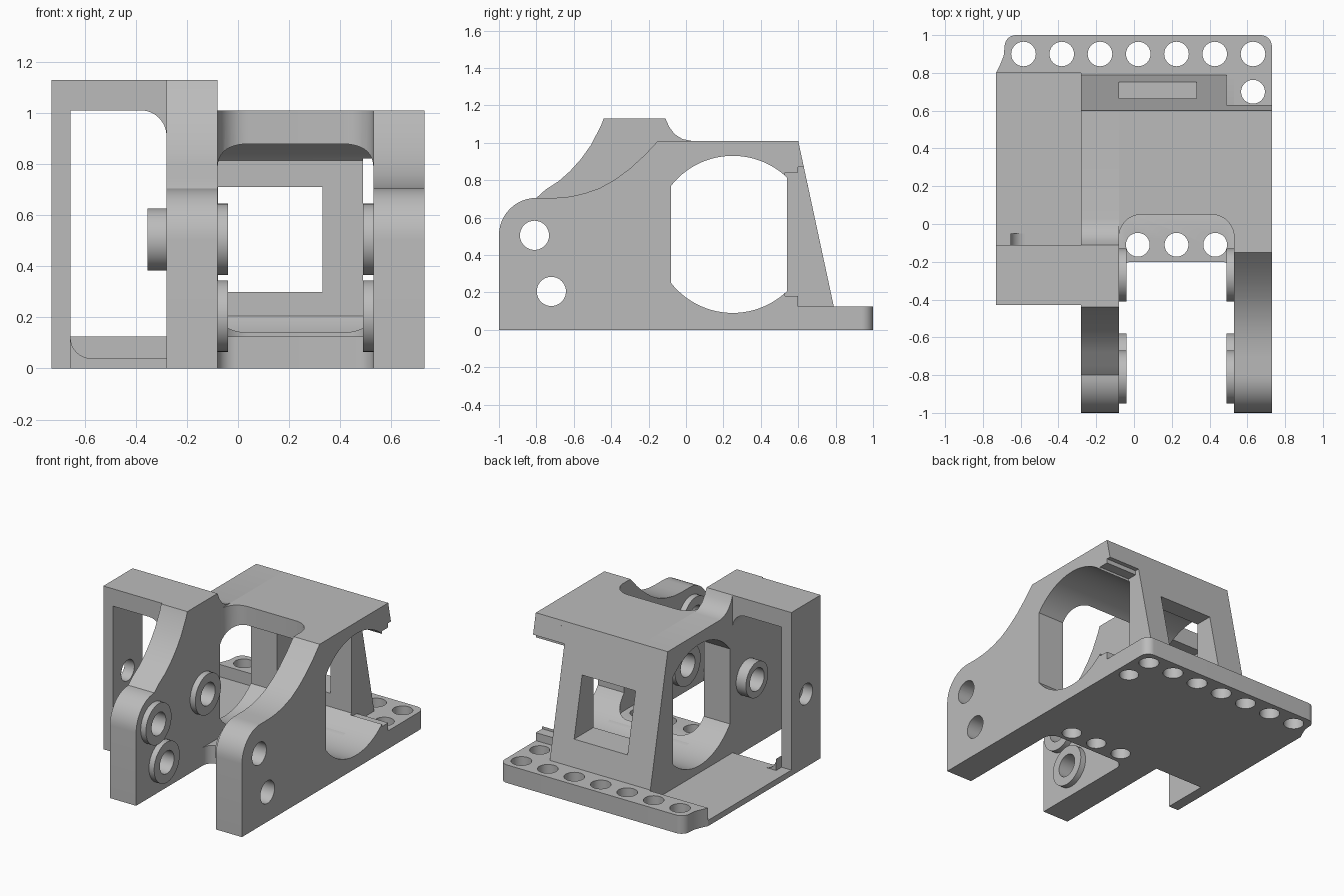
import bpy, bmesh
from math import sin, cos, pi, acos, radians

if "Cube" in bpy.data.objects:
    bpy.data.objects.remove(bpy.data.objects["Cube"], do_unlink=True)

GREY = (0.5, 0.5, 0.5, 1)
mat = bpy.data.materials.new("plain grey")
mat.use_nodes = True
mat.diffuse_color = GREY
mat.node_tree.nodes["Principled BSDF"].inputs["Base Color"].default_value = GREY


def arc(u, v, r, start, end, n=12):
    """Points on an arc, angles in degrees."""
    angles = [radians(start + (end - start) * i / n) for i in range(n + 1)]
    return [(u + r * cos(a), v + r * sin(a)) for a in angles]


def circle(u, v, r, n=40):
    return arc(u, v, r, 0, 360, n)[:-1]


def prism(name, pts, axis, lo, hi):
    """Extrude a 2D outline along one axis."""
    place = {"X": lambda p, d: (d, p[0], p[1]),
             "Y": lambda p, d: (p[0], d, p[1]),
             "Z": lambda p, d: (p[0], p[1], d)}[axis]
    bm = bmesh.new()
    a = [bm.verts.new(place(p, lo)) for p in pts]
    b = [bm.verts.new(place(p, hi)) for p in pts]
    bm.faces.new(a)
    bm.faces.new(b[::-1])
    for i in range(len(pts)):
        j = (i + 1) % len(pts)
        bm.faces.new((a[i], b[i], b[j], a[j]))
    bmesh.ops.recalc_face_normals(bm, faces=bm.faces)
    mesh = bpy.data.meshes.new(name)
    bm.to_mesh(mesh)
    bm.free()
    mesh.materials.append(mat)
    ob = bpy.data.objects.new(name, mesh)
    bpy.context.collection.objects.link(ob)
    return ob


def rect(u0, v0, u1, v1):
    return [(u0, v0), (u1, v0), (u1, v1), (u0, v1)]


cutters = []


def cutter(*args):
    ob = prism("cutter", *args)
    ob.hide_render = True
    cutters.append(ob)
    return ob


def cut(ob, tools):
    bpy.context.view_layer.objects.active = ob
    for t in tools:
        m = ob.modifiers.new("cut", "BOOLEAN")
        m.operation = "DIFFERENCE"
        m.solver = "EXACT"
        m.object = t
        bpy.ops.object.modifier_apply(modifier=m.name)
    parts.append(ob)


parts = []

# Cutters: round bay with flat ends, rear corner clearance, window, sloped back
by, bz, br = 0.25, 0.51, 0.42
rear = acos(0.29 / br) * 180 / pi
front = 180 - acos(0.33 / br) * 180 / pi
bay_outline = (arc(by, bz, br, rear, front, 24)
               + arc(by, bz, br, 360 - front, 360 - rear, 24))
bay = cutter(bay_outline, "X", -1, 1)
clear_a = cutter(rect(0.53, 0.18, 0.601, 0.84), "X", 0.49, 1)
clear_b = cutter(rect(0.6, 0.125, 1.2, 0.87), "X", 0.49, 1)
window = cutter(rect(-0.079, 0.30, 0.33, 0.71), "Y", 0.45, 1.2)
slope = cutter([(0.5785, 1.11), (0.8115, 0.025), (1.2, 0.025), (1.2, 1.11)],
               "X", -1, 1)

# Pivot holes
pivots = [(-0.81, 0.505), (-0.72, 0.205), (-0.27, 0.505)]
holes = [cutter(circle(y, z, 0.078), "X", -0.6, 0.6 if i == 2 else 1)
         for i, (y, z) in enumerate(pivots)]

# Side arms
nose = [(-1, 0)] + arc(-0.8, 0.505, 0.2, 180, 90)
tail = [(0.6, 1.01), (0.79, 0.125), (0.8, 0.125), (0.8, 0)]
right_rise = [(-0.7, 0.705), (-0.62, 0.712), (-0.54, 0.73), (-0.46, 0.758),
              (-0.38, 0.803), (-0.3, 0.862), (-0.22, 0.935), (-0.15, 1.01)]
left_rise = [(-0.75, 0.75), (-0.68, 0.795), (-0.62, 0.848), (-0.56, 0.915),
             (-0.51, 0.985), (-0.455, 1.09), (-0.44, 1.13), (-0.11, 1.13),
             (-0.09, 1.085), (-0.06, 1.045), (-0.02, 1.02), (0.03, 1.01)]
corner_hole = cutter(circle(0.63, 0.7, 0.063), "Z", -1, 0.5)
cut(prism("left_arm", nose + right_rise + tail, "X", 0.53, 0.73),
    [bay, clear_a, clear_b, corner_hole] + holes)
cut(prism("right_arm", nose + left_rise + tail, "X", -0.28, -0.08),
    [bay] + holes)

# Bridge between the arms: roof, back wall and bed
bridge = (arc(0.04, -0.07, 0.12, 180, 90) + arc(0.41, -0.07, 0.12, 90, 0)
          + [(0.53, 0.85), (-0.08, 0.85)])
cut(prism("bridge_and_back_wall", bridge, "Z", 0.125, 1.01),
    [slope, bay, clear_a, clear_b, window])

# Centre floor with three screw holes
floor = (arc(-0.01, -0.27, 0.07, 180, 90) + arc(0.46, -0.27, 0.07, 90, 0)
         + [(0.53, 0.8), (-0.08, 0.8)])
cut(prism("centre_floor", floor, "Z", 0, 0.125),
    [bay] + [cutter(circle(x, -0.11, 0.063), "Z", -1, 0.5)
             for x in (0.02, 0.225, 0.43)])

# Thin side floor
cut(prism("side_floor", rect(-0.73, -0.11, -0.28, 0.8), "Z", 0, 0.04), [])

# Rear flange with a row of screw holes
flange = ([(-0.73, 0.8), (0.73, 0.8)] + arc(0.67, 0.94, 0.06, 0, 90)
          + arc(-0.625, 0.94, 0.06, 90, 180)
          + [(-0.69, 0.89), (-0.71, 0.84)])
cut(prism("rear_flange", flange, "Z", 0, 0.125),
    [cutter(circle(-0.585 + 0.2025 * i, 0.9, 0.065), "Z", -1, 0.5)
     for i in range(7)])

# Outer frame: leg and top beam
frame = ([(-0.73, 0), (-0.73, 1.13), (-0.28, 1.13)]
         + arc(-0.38, 0.91, 0.1, 0, 90) + [(-0.655, 1.01), (-0.655, 0)])
cut(prism("outer_frame", frame, "Y", -0.43, -0.11),
    [cutter(circle(-0.27, 0.505, 0.072), "X", -1, -0.6)])
gusset = [(-0.655, 0.03)] + arc(-0.575, 0.12, 0.08, 180, 270) + [(-0.575, 0.03)]
cut(prism("leg_gusset", gusset, "Y", -0.11, -0.05), [])

# Raised bosses around the pivots
for i, (y, z) in enumerate(pivots):
    for side, x0, x1 in (("right", -0.08, -0.04), ("left", 0.49, 0.53)):
        cut(prism(f"{side}_boss_{i + 1}", circle(y, z, 0.14), "X", x0, x1),
            [holes[i]])
cut(prism("outer_boss", circle(-0.27, 0.505, 0.122), "X", -0.355, -0.28),
    [holes[2]])

# Tidy up and shade
for c in cutters:
    bpy.data.objects.remove(c, do_unlink=True)
bpy.ops.object.select_all(action="DESELECT")
for p in parts:
    p.select_set(True)
bpy.context.view_layer.objects.active = parts[0]
bpy.ops.object.shade_smooth_by_angle(angle=radians(30))
